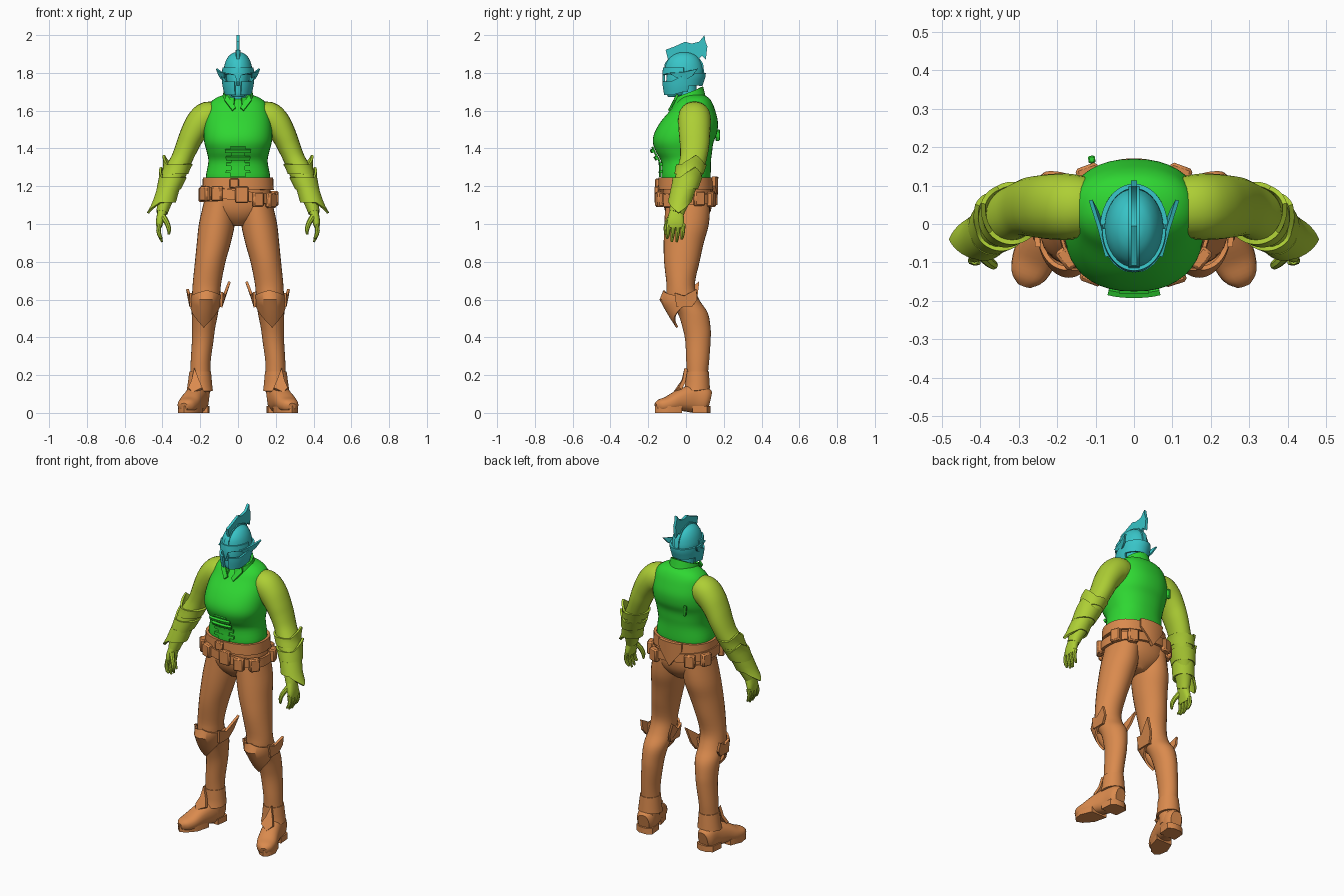
import bpy, bmesh, math
from mathutils import Vector as V


def material(name, rgb):
    m = bpy.data.materials.new(name)
    m.diffuse_color = (*rgb, 1)
    return m


TEAL = material("teal", (0.04, 0.56, 0.58))
GREEN = material("green", (0.028, 0.68, 0.032))
LIME = material("lime", (0.42, 0.62, 0.035))
TAN = material("tan_leather", (0.70, 0.255, 0.075))


def finish(name, bm, mat, mirror=False, angle=40):
    bmesh.ops.recalc_face_normals(bm, faces=bm.faces)
    me = bpy.data.meshes.new(name)
    bm.to_mesh(me)
    bm.free()
    ob = bpy.data.objects.new(name, me)
    bpy.context.collection.objects.link(ob)
    me.materials.append(mat)
    bpy.ops.object.select_all(action='DESELECT')
    ob.select_set(True)
    bpy.context.view_layer.objects.active = ob
    bpy.ops.object.shade_smooth_by_angle(angle=math.radians(angle))
    if mirror:
        ob.modifiers.new("mirror", 'MIRROR')
    return ob


def spline(rows, n=4):
    """Catmull-Rom through rows of numbers."""
    out = []
    for i in range(len(rows) - 1):
        p = [rows[max(0, min(len(rows) - 1, i + k))] for k in (-1, 0, 1, 2)]
        for j in range(n):
            t = j / n
            out.append([0.5 * (2 * b + (c - a) * t + (2 * a - 5 * b + 4 * c - d) * t * t
                               + (3 * b - a - 3 * c + d) * t ** 3) for a, b, c, d in zip(*p)])
    return out + [list(rows[-1])]


def oval(th, p):
    f = lambda v: math.copysign(abs(v) ** (2 / p), v)
    return f(math.sin(th)), -f(math.cos(th))


def loft(name, rows, mat, mirror=False, ref=None, seg=24, p=2.0, n=4):
    """Rows are x, y, z, half width, half depth; rings follow the path when ref is given."""
    rows = spline(rows, n)
    bm, rings = bmesh.new(), []
    for i, (x, y, z, a, b) in enumerate(rows):
        u, v = V((1, 0, 0)), V((0, 1, 0))
        if ref:
            t = V(rows[min(i + 1, len(rows) - 1)][:3]) - V(rows[max(i - 1, 0)][:3])
            u = t.cross(V(ref)).normalized()
            v = u.cross(t).normalized()
        ring = []
        for k in range(seg):
            s, c = oval(math.tau * k / seg, p)
            q = V((x, y, z)) + u * a * s + v * b * c
            q.z = max(q.z, 0)
            ring.append(bm.verts.new(q))
        rings.append(ring)
    for r0, r1 in zip(rings, rings[1:]):
        for k in range(seg):
            bm.faces.new((r0[k], r0[(k + 1) % seg], r1[(k + 1) % seg], r1[k]))
    bm.faces.new(rings[0])
    bm.faces.new(rings[-1])
    return finish(name, bm, mat, mirror)


def at(rings, z):
    """Linear lookup of a ring (x, y, z, a, b) by height, rings sorted upward."""
    for r, s in zip(rings, rings[1:]):
        if z <= s[2]:
            break
    t = max(0, min(1, (z - r[2]) / (s[2] - r[2])))
    return [i + (j - i) * t for i, j in zip(r, s)]


def shell(name, rings, lo, hi, mat, span=(-180, 180), mirror=False, thick=0.012, grow=0, p=2.0, steps=36, rows=4):
    """Curved plate wrapped round the rings; lo and hi give edge heights by angle (0 front, 90 +x)."""
    bm, cols = bmesh.new(), []
    full = span[1] - span[0] == 360
    for k in range(steps if full else steps + 1):
        d = span[0] + (span[1] - span[0]) * k / steps
        s, c = oval(math.radians(d), p)
        z0, z1 = (f(d) if callable(f) else f for f in (lo, hi))
        col = []
        for j in range(rows + 1):
            z = z0 + (z1 - z0) * j / rows
            x, y, _, a, b = at(rings, z)
            col.append(bm.verts.new((x + (a + grow) * s, y + (b + grow) * c, z)))
        cols.append(col)
    for c0, c1 in zip(cols, cols[1:] + (cols[:1] if full else [])):
        for j in range(rows):
            bm.faces.new((c0[j], c1[j], c1[j + 1], c0[j + 1]))
    bmesh.ops.recalc_face_normals(bm, faces=bm.faces)
    bmesh.ops.solidify(bm, geom=bm.faces[:], thickness=thick)
    return finish(name, bm, mat, mirror, 35)


def bump(d, centre, width):
    return max(0, 1 - abs((d - centre + 180) % 360 - 180) / width)


def plate(name, pts, mat, thick, mirror=False):
    pts = [V(q) for q in pts]
    nrm = sum((pts[i].cross(pts[(i + 1) % len(pts)]) for i in range(len(pts))), V()).normalized() * thick / 2
    bm = bmesh.new()
    a, b = ([bm.verts.new(q + nrm * s) for q in pts] for s in (1, -1))
    bm.faces.new(a)
    bm.faces.new(b)
    for i in range(len(pts)):
        j = (i + 1) % len(pts)
        bm.faces.new((a[i], a[j], b[j], b[i]))
    return finish(name, bm, mat, mirror)


def box(name, centre, size, mat, turn=0):
    bm = bmesh.new()
    bmesh.ops.create_cube(bm, size=1)
    bmesh.ops.scale(bm, vec=size, verts=bm.verts)
    bmesh.ops.bevel(bm, geom=bm.edges[:], offset=min(size) * 0.2, segments=1, affect='EDGES')
    ob = finish(name, bm, mat)
    ob.location, ob.rotation_euler.z = centre, math.radians(turn)
    return ob


# Vest body, collar and front fastening
vest = [(0, 0, 1.2, .16, .12), (0, 0, 1.25, .17, .13), (0, 0, 1.33, .157, .132), (0, -.01, 1.38, .165, .148),
        (0, -.015, 1.43, .178, .16), (0, -.002, 1.48, .182, .166), (0, .017, 1.54, .177, .152),
        (0, .035, 1.6, .163, .12), (0, .042, 1.64, .148, .098), (0, .045, 1.668, .115, .075), (0, .04, 1.685, .07, .05)]
loft("vest", vest, GREEN, seg=40, p=2.3)
dense = spline(vest)
collar = [(0, .035, 1.6, .11, .115), (0, .02, 1.65, .088, .09), (0, .02, 1.73, .07, .07)]
shell("collar", collar, 1.61, lambda d: 1.668 + .03 * (1 - math.cos(math.radians(d))), GREEN, (14, 346))
plate("lapel", [(.012, -.082, 1.615), (.03, -.09, 1.60), (.072, -.06, 1.655), (.06, -.045, 1.685)], GREEN, .012, True)
shell("front_placket", dense, 1.25, 1.41, GREEN, (-10, 10), grow=.005, thick=.008, p=2.3, steps=8, rows=10)
for i in range(4):
    z = 1.27 + i * .037
    shell("front_strap", dense, z, z + .017, GREEN, (-18, 18), grow=.014, thick=.014, p=2.3, steps=10, rows=2)
box("back_clip", (-.11, .168, 1.47), (.018, .02, .06), GREEN, 10)

# Arms, hands and fingers
loft("arm", [(.11, .045, 1.56, .075, .075), (.16, .045, 1.565, .083, .085), (.205, .045, 1.53, .076, .086),
             (.243, .045, 1.47, .066, .082), (.27, .045, 1.41, .06, .077), (.3, .037, 1.34, .056, .07),
             (.338, .015, 1.26, .06, .068), (.365, -.01, 1.19, .052, .06), (.39, -.035, 1.11, .038, .048),
             (.402, -.05, 1.06, .03, .04)], LIME, True, (0, 1, 0), p=2.1)
loft("palm", [(.395, -.045, 1.09, .026, .034), (.405, -.052, 1.05, .024, .04), (.415, -.055, 1.01, .02, .045),
              (.418, -.055, .98, .013, .042)], LIME, True, (0, 1, 0), seg=16, p=2.6, n=2)
for i, tip in enumerate((.925, .907, .905, .92)):
    y = -.093 + i * .026
    loft("finger", [(.415, y, 1.0, .012, .013), (.421, y - .002, .965, .012, .012), (.413, y - .005, .935, .01, .01),
                    (.402, y - .008, tip, .005, .006)], LIME, True, (0, 1, 0), seg=8, n=2)
loft("thumb", [(.40, -.075, 1.045, .016, .016), (.378, -.098, 1.01, .014, .014), (.366, -.107, .975, .012, .012),
               (.366, -.108, .945, .006, .006)], LIME, True, (0, 1, 0), seg=8, n=2)

# Overlapping forearm guards with pointed outer edges
shell("elbow_guard", [(.34, .012, 1.25, .07, .076), (.322, .025, 1.3, .073, .08), (.302, .04, 1.37, .098, .088)],
      1.265, lambda d: 1.315 + .05 * bump(d, 100, 50), LIME, mirror=True)
shell("forearm_guard", [(.372, -.012, 1.17, .062, .07), (.34, .012, 1.26, .076, .08), (.325, .02, 1.31, .095, .1)],
      lambda d: 1.185 - .015 * bump(d, 0, 90), lambda d: 1.245 + .055 * bump(d, 110, 55), LIME, mirror=True)
shell("wrist_guard", [(.402, -.04, 1.06, .08, .066), (.392, -.035, 1.11, .062, .062), (.365, -.01, 1.2, .06, .068)],
      lambda d: 1.115 - .055 * bump(d, 90, 70), lambda d: 1.19 + .02 * bump(d, 120, 60), LIME, mirror=True)

# Hips and legs
loft("hips", [(0, 0, 1.25, .16, .12), (0, .008, 1.15, .174, .13), (0, .01, 1.08, .17, .124),
              (0, .01, 1.03, .12, .1), (0, .01, .99, .04, .06)], TAN, seg=32, p=2.2)
loft("leg", [(.095, .01, 1.12, .085, .118), (.112, .003, 1.0, .095, .118), (.128, -.012, .9, .09, .106),
             (.147, -.022, .8, .081, .094), (.165, -.028, .68, .075, .075), (.17, -.015, .6, .074, .085),
             (.175, .035, .53, .07, .08), (.182, .056, .45, .061, .074), (.187, .063, .38, .057, .067),
             (.197, .062, .28, .053, .061), (.2, .06, .2, .053, .056), (.203, .06, .12, .055, .058),
             (.205, .06, .06, .05, .055)], TAN, True, seg=28)

# Knee guards with raised side wings
knee = [(.182, .04, .44, .068, .085), (.178, .015, .52, .076, .112), (.17, -.015, .6, .083, .125),
        (.165, -.015, .65, .086, .105), (.163, -.01, .7, .105, .1)]
shell("knee_guard", knee, lambda d: .56 - .11 * bump(d, 0, 80), lambda d: .625 + .025 * bump(d, 0, 60), TAN, (-105, 105), True)
plate("inner_knee_wing", [(.09, -.06, .56), (.085, -.07, .64), (.072, -.02, .625), (.045, .07, .695), (.075, .06, .61),
                          (.09, .03, .56)], TAN, .014, True)
plate("outer_knee_wing", [(.25, -.05, .56), (.25, -.06, .635), (.255, -.01, .62), (.268, .055, .655), (.258, .06, .6),
                          (.25, .03, .56)], TAN, .014, True)

# Boots: foot, heel, gaiter edge and ankle plate
loft("foot", [(.203, .125, .065, .035, .05), (.206, .1, .07, .052, .068), (.215, .04, .075, .055, .075),
              (.238, -.03, .066, .056, .058), (.26, -.09, .047, .057, .042), (.277, -.135, .038, .045, .034),
              (.285, -.158, .032, .02, .02)], TAN, True, (0, 0, 1), seg=20, p=2.4)
for nm, pts in (("boot_heel", [(.152, .11), (.18, .13), (.23, .13), (.262, .11), (.268, .035), (.16, .035)]),
                ("boot_sole", [(.185, -.02), (.29, -.02), (.318, -.09), (.31, -.14), (.285, -.163), (.25, -.15), (.205, -.1)])):
    plate(nm, [(x, y, .018) for x, y in pts], TAN, .036, True)
shell("gaiter", [(.203, .055, .09, .074, .075), (.202, .06, .14, .066, .066), (.2, .06, .23, .056, .06)],
      lambda d: .115 + .015 * bump(d, 180, 120), .22, TAN, mirror=True)
plate("ankle_plate", [(.188, -.04, .13), (.205, -.015, .17), (.23, .0, .235), (.245, -.01, .17), (.262, -.03, .13),
                      (.24, -.06, .105)], TAN, .018, True)

# Belts, pouches and the rear flap
waist = [(0, 0, 1.05, .188, .142), (0, 0, 1.17, .182, .14), (0, 0, 1.25, .178, .138)]
shell("upper_belt", waist, lambda d: 1.185 - .005 * math.sin(math.radians(d)), lambda d: 1.245, TAN, grow=.008, p=2.3, thick=.016)
tilt = lambda z: (lambda d: z - .025 * math.sin(math.radians(d)))
shell("lower_belt", waist, tilt(1.125), tilt(1.178), TAN, grow=.015, p=2.3, thick=.016)
shell("rear_flap", [(0, .005, 1.09, .17, .155), (0, 0, 1.25, .19, .165)], lambda d: 1.1 + .1 * abs(d - 180) / 24, 1.25,
      TAN, (156, 204), grow=.006, thick=.02, steps=12)
box("buckle", (.02, -.155, 1.155), (.07, .026, .085), TAN)
box("upper_buckle", (-.02, -.15, 1.215), (.05, .026, .05), TAN)
for x, y, z, turn in ((.105, -.14, 1.13, 18), (-.11, -.138, 1.16, -20), (.175, -.09, 1.125, 52), (-.175, -.09, 1.16, -52),
                      (.19, .07, 1.135, 110), (-.185, .07, 1.155, -110), (.12, .135, 1.13, 160), (-.12, .135, 1.15, -160)):
    box("pouch", (x, y, z), (.06, .036, .078), TAN, turn)

# Head inside the helmet
loft("head", [(0, -.06, 1.672, .028, .035), (0, -.045, 1.69, .045, .058), (0, -.028, 1.73, .056, .076),
              (0, -.015, 1.78, .062, .088), (0, -.01, 1.83, .06, .085)], TEAL, seg=24)
loft("neck", [(0, .02, 1.62, .055, .055), (0, .01, 1.68, .05, .05), (0, .0, 1.74, .05, .055)], TEAL)
plate("nose", [(0, -.095, 1.775), (0, -.122, 1.735), (0, -.09, 1.73)], TEAL, .018)

# Helmet: dome, brow with nose guard, cheeks, wings and crest
loft("helmet_dome", [(0, -.012, 1.79, .077, .104), (0, -.012, 1.82, .076, .102), (0, -.012, 1.86, .066, .09),
                     (0, -.01, 1.89, .048, .066), (0, -.01, 1.906, .025, .035), (0, -.01, 1.91, .006, .008)], TEAL, seg=32)
helm = [(0, -.026, 1.67, .056, .078), (0, -.02, 1.73, .07, .094), (0, -.012, 1.79, .077, .106), (0, -.012, 1.84, .074, .1)]
shell("brow", helm, lambda d: 1.785 + .012 * bump(d, 40, 40) + .012 * bump(d, -40, 40) - .05 * bump(d, 0, 12), 1.828, TEAL,
      (-90, 90), grow=.008, steps=60)
shell("cheek_guard", helm, lambda d: 1.685 + .02 * bump(d, 100, 40), lambda d: 1.755 + .04 * bump(d, 100, 45), TEAL,
      (12, 110), True, steps=20)
shell("neck_guard", helm, 1.735, 1.8, TEAL, (95, 265))
plate("helmet_wing", [(.07, -.085, 1.80), (.09, -.01, 1.805), (.113, .062, 1.822), (.098, .035, 1.785), (.085, .0, 1.765),
                      (.07, -.05, 1.775)], TEAL, .01, True)
plate("crest", [(0, y, z) for y, z in ((-.09, 1.85), (-.108, 1.922), (-.06, 1.94), (-.005, 1.965), (.03, 1.955), (.07, 1.965),
                                      (.098, 2.0), (.103, 1.965), (.113, 1.94), (.105, 1.87), (.085, 1.89), (.06, 1.87),
                                      (0, 1.88))], TEAL, .016)
plate("crest_base", [(0, y, z) for y, z in ((-.118, 1.8), (-.112, 1.85), (-.075, 1.9), (-.01, 1.922), (.055, 1.9), (.09, 1.85),
                                           (.097, 1.8))], TEAL, .028)
